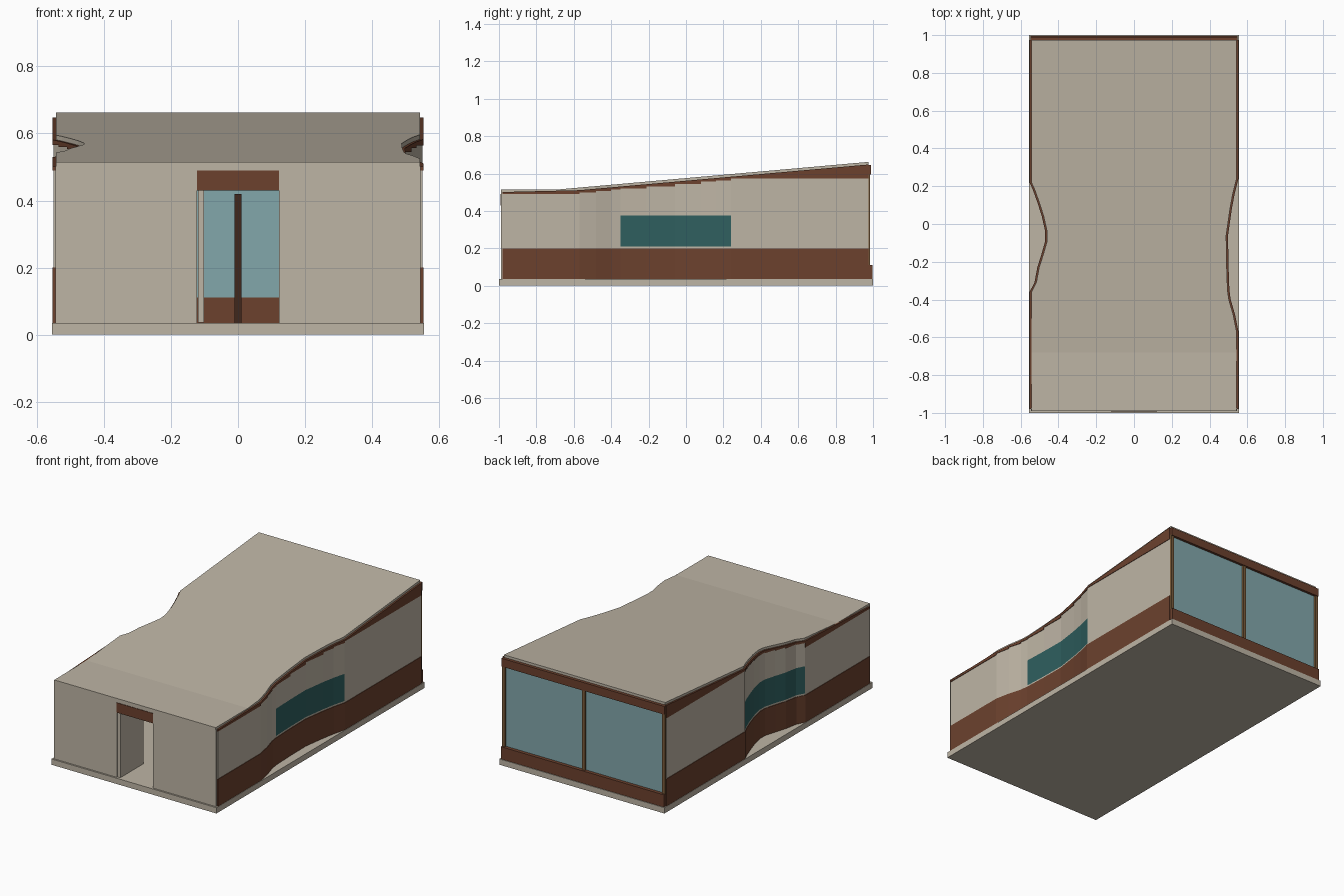
import bpy
import bmesh

if "Cube" in bpy.data.objects:
    bpy.data.objects.remove(bpy.data.objects["Cube"])


def material(name, rgb):
    m = bpy.data.materials.new(name)
    m.diffuse_color = (*rgb, 1)
    m.use_nodes = True
    m.node_tree.nodes["Principled BSDF"].inputs["Base Color"].default_value = m.diffuse_color
    return m


BEIGE = material("warm plaster", (0.515, 0.462, 0.376))
BROWN = material("brown cladding", (0.15, 0.053, 0.027))
DARK = material("dark brown", (0.05, 0.02, 0.012))
GLASS = material("pale blue glass", (0.225, 0.39, 0.41))
TEAL = material("teal glass", (0.028, 0.114, 0.114))
OCHRE = material("ochre frame", (0.20, 0.11, 0.045))


def finish(name, bm, mat):
    bmesh.ops.recalc_face_normals(bm, faces=bm.faces)
    me = bpy.data.meshes.new(name)
    bm.to_mesh(me)
    bm.free()
    me.materials.append(mat)
    ob = bpy.data.objects.new(name, me)
    bpy.context.collection.objects.link(ob)


def prism(bm, bottom, top):
    """Solid between two matching vertex loops."""
    b = [bm.verts.new(v) for v in bottom]
    t = [bm.verts.new(v) for v in top]
    n = len(b)
    bm.faces.new(b[::-1])
    bm.faces.new(t)
    for i in range(n):
        j = (i + 1) % n
        bm.faces.new((b[i], b[j], t[j], t[i]))


def box(name, x0, x1, y0, y1, z0, z1, mat):
    bm = bmesh.new()
    loop = [(x0, y0), (x1, y0), (x1, y1), (x0, y1)]
    prism(bm, [(*p, z0) for p in loop], [(*p, z1) for p in loop])
    finish(name, bm, mat)


def roof_top(y):
    return 0.515 + max(0, y + 0.68) * 0.147 / 1.655


def wall_top(y):
    """Stepped wall head, level at the front and at the back."""
    if y < -0.57:
        return 0.49
    if y > 0.24:
        return 0.573
    return min(0.573, roof_top(y) - 0.026)


# Wall outlines as (distance from centre line, y), front to back
RIGHT = [(0.553, -0.98), (0.553, -0.57), (0.535, -0.48), (0.512, -0.40),
         (0.505, -0.35), (0.500, -0.21), (0.498, -0.06), (0.518, 0.08),
         (0.533, 0.16), (0.553, 0.24), (0.553, 0.975)]
LEFT = [(0.553, -0.98), (0.553, -0.36), (0.527, -0.31), (0.512, -0.23),
        (0.490, -0.16), (0.470, -0.09), (0.470, -0.04), (0.488, 0.04),
        (0.510, 0.11), (0.535, 0.18), (0.553, 0.22), (0.553, 0.975)]


def side_strip(name, side, path, low, high, mat, inset=0.0, thick=0.014,
               y_min=-2, y_max=2):
    """Run of upright panels along a wall; low/high take (y, panel start y)."""
    bm = bmesh.new()
    for (xa, ya), (xb, yb) in zip(path, path[1:]):
        if ya < y_min - 1e-4 or yb > y_max + 1e-4:
            continue
        loop = [(xa - inset, ya), (xb - inset, yb),
                (xb - inset - thick, yb), (xa - inset - thick, ya)]
        prism(bm, [(side * x, y, low(y, ya)) for x, y in loop],
              [(side * x, y, high(y, ya)) for x, y in loop])
    finish(name, bm, mat)


def level(z):
    return lambda y, start: z


def head(y, start):
    return wall_top(start + 0.002)


def eaves(y, start):
    return roof_top(y) - 0.014


# Floor slab
box("floor_slab", -0.555, 0.555, -1, 1, 0, 0.035, BEIGE)

# Curved side walls with base cladding, ribbon windows and fascia
for label, side, path, w0, w1 in (("right", 1, RIGHT, -0.35, 0.24),
                                  ("left", -1, LEFT, -0.36, 0.22)):
    side_strip(label + "_base_cladding", side, path, level(0.035), level(0.20), BROWN)
    side_strip(label + "_fascia", side, path, head, eaves, BROWN)
    for part, a, b in (("front", -2, w0), ("back", w1, 2)):
        side_strip(f"{label}_{part}_wall", side, path, level(0.20), head,
                   BEIGE, 0.003, 0.011, a, b)
    side_strip(label + "_window_sill", side, path, level(0.20), level(0.21),
               BEIGE, 0.003, 0.011, w0, w1)
    side_strip(label + "_window", side, path, level(0.21), level(0.375),
               TEAL, 0.003, 0.011, w0, w1)
    side_strip(label + "_window_head", side, path, level(0.375), head,
               BEIGE, 0.003, 0.011, w0, w1)

# Roof sheet in strips, bent near the front and waisted like the walls
bm = bmesh.new()


def edge_x(path, y):
    for (xa, ya), (xb, yb) in zip(path, path[1:]):
        if y <= yb:
            return xa + (xb - xa) * max(0, (y - ya) / (yb - ya)) - 0.01
    return path[-1][0] - 0.01


ys = sorted({p[1] for p in RIGHT + LEFT} | {-0.99, -0.68})
rows = []
for y in ys:
    xl, xr, z = -edge_x(LEFT, y), edge_x(RIGHT, y), roof_top(y)
    rows.append([bm.verts.new(v) for v in
                 ((xl, y, z), (xr, y, z), (xr, y, z - 0.015), (xl, y, z - 0.015))])
for a, b in zip(rows, rows[1:]):
    for i in range(4):
        j = (i + 1) % 4
        bm.faces.new((a[i], a[j], b[j], b[i]))
bm.faces.new(rows[0])
bm.faces.new(rows[-1])
finish("roof", bm, BEIGE)

# Front wall with open doorway
box("front_wall_left", -0.545, -0.122, -0.99, -0.975, 0.035, 0.49, BEIGE)
box("front_wall_right", 0.122, 0.545, -0.99, -0.975, 0.035, 0.49, BEIGE)
box("front_wall_head", -0.545, 0.545, -0.99, -0.975, 0.49, 0.502, BEIGE)
box("door_lintel", -0.122, 0.122, -0.993, -0.975, 0.43, 0.49, BROWN)
box("open_door", -0.12, -0.102, -0.985, -0.76, 0.036, 0.43, BEIGE)

# Glazed back wall
box("back_glass", -0.54, 0.54, 0.965, 0.975, 0.11, 0.605, GLASS)
box("back_base_cladding", -0.548, 0.548, 0.962, 0.996, 0.035, 0.11, BROWN)
box("back_beam", -0.548, 0.548, 0.962, 0.99, 0.595, 0.645, BROWN)
for name, x in (("left", -0.538), ("middle", 0), ("right", 0.538)):
    box(f"back_{name}_mullion", x - 0.01, x + 0.01, 0.966, 0.985, 0.11, 0.6, OCHRE)
box("inner_post", -0.011, 0.011, 0.94, 0.962, 0.035, 0.42, DARK)
